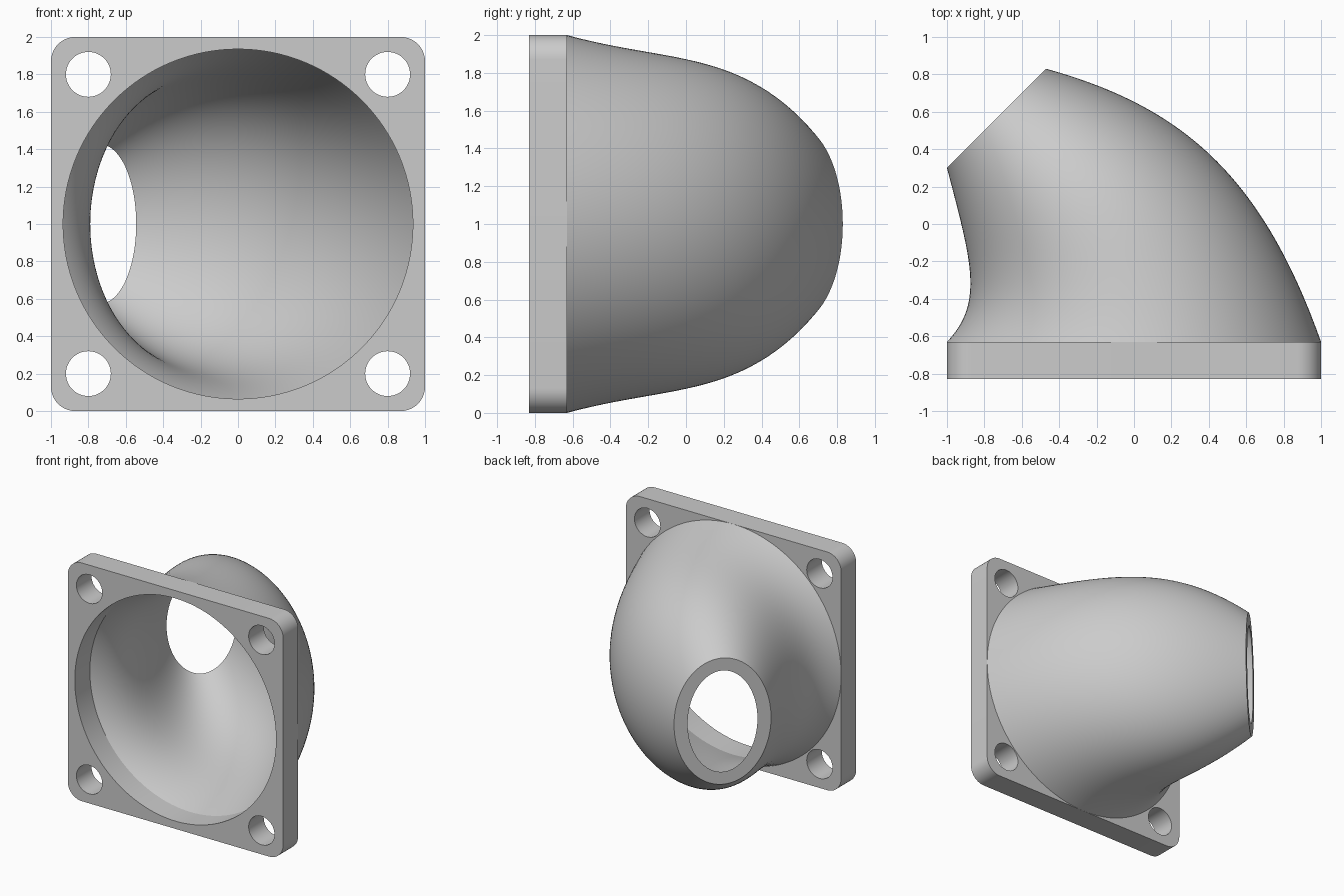
import bpy, bmesh
from math import sin, cos, pi, radians
from mathutils import Vector

cube = bpy.data.objects.get("Cube")
if cube:
    bpy.data.objects.remove(cube, do_unlink=True)

grey = bpy.data.materials.new("plain grey")
grey.use_nodes = True
colour = (0.6, 0.6, 0.6, 1)
grey.diffuse_color = colour
grey.node_tree.nodes["Principled BSDF"].inputs["Base Color"].default_value = colour

FRONT, BACK, MID = -0.83, -0.63, 1.0   # flange faces and centre height
BORE = 0.935


def finish(bm, name, angle):
    bmesh.ops.recalc_face_normals(bm, faces=bm.faces)
    mesh = bpy.data.meshes.new(name)
    bm.to_mesh(mesh)
    bm.free()
    mesh.materials.append(grey)
    obj = bpy.data.objects.new(name, mesh)
    bpy.context.collection.objects.link(obj)
    bpy.ops.object.select_all(action='DESELECT')
    obj.select_set(True)
    bpy.context.view_layer.objects.active = obj
    bpy.ops.object.shade_smooth_by_angle(angle=radians(angle))
    return obj


def arc(cx, cz, r, start, sweep, n):
    return [(cx + r * cos(start + sweep * i / n), cz + r * sin(start + sweep * i / n))
            for i in range(n + 1)]


# Square flange: rounded outline, large bore and four bolt holes
signs = [(1, 1), (-1, 1), (-1, -1), (1, -1)]
outline = []
for k, (sx, sz) in enumerate(signs):
    outline += arc(sx * 0.87, sz * 0.87, 0.13, k * pi / 2, pi / 2, 10)
loops = [outline, arc(0, 0, BORE, 0, 2 * pi, 128)[:-1]]
loops += [arc(sx * 0.8, sz * 0.8, 0.12, 0, 2 * pi, 48)[:-1] for sx, sz in signs]
bm = bmesh.new()
edges = []
for loop in loops:
    vs = [bm.verts.new((x, FRONT, z + MID)) for x, z in loop]
    edges += [bm.edges.new((v, vs[i - 1])) for i, v in enumerate(vs)]
bmesh.ops.triangle_fill(bm, use_beauty=True, edges=edges, normal=(0, -1, 0))
out = bmesh.ops.extrude_face_region(bm, geom=bm.faces[:], use_keep_orig=True)
moved = [g for g in out["geom"] if isinstance(g, bmesh.types.BMVert)]
bmesh.ops.translate(bm, verts=moved, vec=(0, BACK - FRONT, 0))
finish(bm, "flange", 30)


# Angled hollow neck: elliptical sections swept between two side rails
def bezier(p, t):
    s = 1 - t
    return p[0] * s**3 + p[1] * 3 * s * s * t + p[2] * 3 * s * t * t + p[3] * t**3


long_rail = [Vector(p) for p in ((1, BACK), (0.68, 0.27), (0.25, 0.63), (-0.47, 0.83))]
short_rail = [Vector(p) for p in ((-1, BACK), (-0.80, -0.42), (-0.87, -0.20), (-1, 0.30))]
half_height = (1, 0.85, 0.93, 0.53)
STEPS, SIDES = 48, 128


def section(bm, t, wall):
    a, b = bezier(long_rail, t), bezier(short_rail, t)
    centre, half = (a + b) / 2, (a - b) / 2
    across = half.normalized() * (half.length - wall)
    tall = bezier(half_height, t) - wall
    ring = []
    for i in range(SIDES):
        u = 2 * pi * i / SIDES
        p = centre + across * cos(u)
        ring.append(bm.verts.new((p.x, p.y, MID + tall * sin(u))))
    return ring


bm = bmesh.new()
ts = [i / STEPS for i in range(STEPS + 1)]
rings = [section(bm, t, 0) for t in ts]
rings += [section(bm, t, 0.105 - 0.04 * (1 - t)**2) for t in reversed(ts)]
for r0, r1 in zip(rings, rings[1:]):
    for i in range(SIDES):
        bm.faces.new((r0[i - 1], r0[i], r1[i], r1[i - 1]))
finish(bm, "angled_neck", 40)
